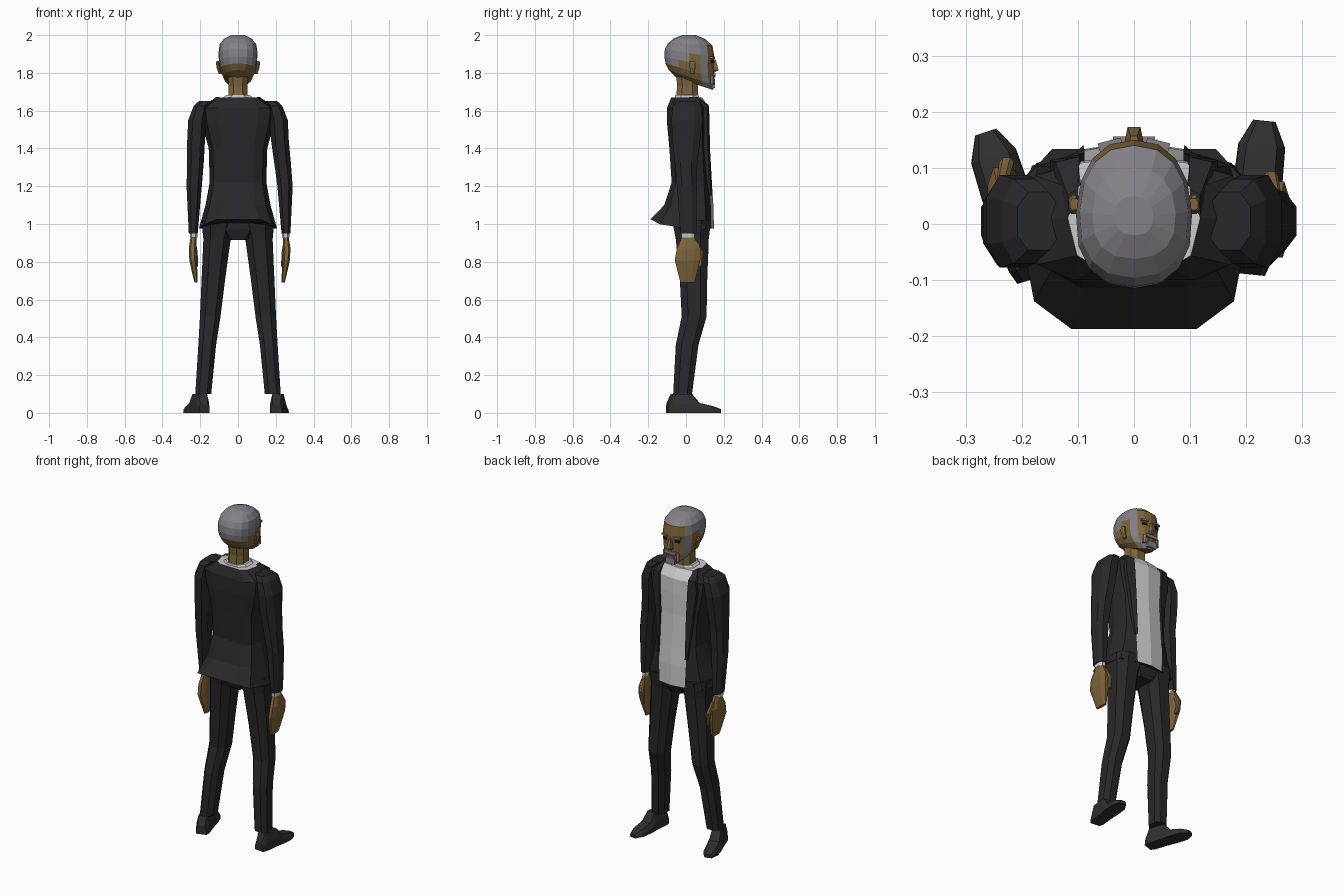
import bpy, bmesh, math
from mathutils import Vector, Matrix


def material(name, rgb):
    m = bpy.data.materials.new(name)
    m.diffuse_color = (*rgb, 1)
    return m


SUIT = material("suit_cloth", (0.022, 0.02, 0.023))
SHOE = material("shoe_leather", (0.028, 0.028, 0.028))
SKIN = material("skin", (0.21, 0.13, 0.045))
HAIR = material("grey_hair", (0.23, 0.22, 0.24))
SHIRT = material("white_cloth", (0.62, 0.62, 0.62))
DARK = material("eye_dark", (0.01, 0.01, 0.01))


def loft(name, rings, mats, pick=None, matrix=None):
    """Skin a list of closed rings, cap both ends, colour faces by centre."""
    bm = bmesh.new()
    vs = [[bm.verts.new(p) for p in r] for r in rings]
    n = len(vs[0])
    for a, b in zip(vs, vs[1:]):
        for i in range(n):
            bm.faces.new((a[i], a[(i + 1) % n], b[(i + 1) % n], b[i]))
    bm.faces.new(vs[0][::-1])
    bm.faces.new(vs[-1])
    bmesh.ops.recalc_face_normals(bm, faces=bm.faces)
    if pick:
        for f in bm.faces:
            f.material_index = pick(f.calc_center_median())
    if matrix:
        bm.transform(matrix)
    me = bpy.data.meshes.new(name)
    bm.to_mesh(me)
    bm.free()
    for m in mats:
        me.materials.append(m)
    ob = bpy.data.objects.new(name, me)
    bpy.context.collection.objects.link(ob)
    return ob


def ring(x, y, z, rx, ry, n=8, power=0.8):
    """Horizontal rounded-square ring."""
    pts = []
    for i in range(n):
        a = 2 * math.pi * (i + (0.5 if n == 8 else 0)) / n
        c, s = math.cos(a), math.sin(a)
        pts.append(Vector((x + rx * math.copysign(abs(c) ** power, c),
                           y + ry * math.copysign(abs(s) ** power, s), z)))
    return pts


def tube(name, rows, mat, n=8):
    return loft(name, [ring(*r, n=n) for r in rows], [mat])


# Jacket and shirt front: half profile mirrored, flared raised hem at the back
def torso_ring(z, hw, yb, yf, xf, mid=0.01):
    half = [(0, yb), (0.54 * hw, yb), (0.86 * hw, mid + (yb - mid) * 0.75), (hw, mid),
            (0.88 * hw, mid + (yf - mid) * 0.68), (min(xf, 0.8 * hw), yf - 0.014), (0, yf)]
    pts = half + [(-x, y) for x, y in half[-2:0:-1]]
    return [Vector((x, y, z + (0.05 * min(1, max(0, (-y - 0.1) / 0.08)) if z < 1 else 0)))
            for x, y in pts]


torso = [(0.975, 0.207, -0.187, 0.148, 0.085), (1.1, 0.172, -0.115, 0.145, 0.09),
         (1.22, 0.15, -0.076, 0.136, 0.09), (1.4, 0.155, -0.088, 0.125, 0.092),
         (1.53, 0.19, -0.1, 0.125, 0.1), (1.615, 0.2, -0.1, 0.122, 0.1),
         (1.67, 0.118, -0.078, 0.085, 0.095)]
loft("jacket_and_shirt", [torso_ring(*r) for r in torso], [SUIT, SHIRT],
     lambda c: int((abs(c.x) < 0.06 and c.y > 0.08) or c.z > 1.665))
tube("shirt_collar", [(0, 0.005, 1.655, 0.1, 0.07), (0, 0.005, 1.682, 0.068, 0.066)], SHIRT)

# Lapels along the jacket's open edges
for s, side in ((-1, "left"), (1, "right")):
    rows = [(1.15, 0.09, 0.1, 0.129), (1.4, 0.088, 0.125, 0.115),
            (1.56, 0.095, 0.15, 0.112), (1.63, 0.098, 0.14, 0.108), (1.672, 0.1, 0.118, 0.05)]
    loft("lapel_" + side, [[Vector((s * a, y - 0.02, z)), Vector((s * b, y - 0.035, z)),
                            Vector((s * b, y + 0.002, z)), Vector((s * a, y + 0.012, z))]
                           for z, a, b, y in rows], [SUIT])

# Trousers
tube("trouser_seat", [(0, 0.03, 0.915, 0.07, 0.075), (0, 0.03, 0.97, 0.15, 0.1),
                      (0, 0.03, 1.06, 0.165, 0.105)], SUIT)
LEG = [(1.02, 0.1, 0.03, 0.1, 0.11), (0.92, 0.111, 0.033, 0.077, 0.093),
       (0.7, 0.131, 0.04, 0.066, 0.077), (0.51, 0.147, 0.043, 0.058, 0.07),
       (0.36, 0.163, 0.006, 0.05, 0.064), (0.1, 0.184, -0.018, 0.045, 0.053)]

# Shoe cross-sections from heel to toe: y, half width, height
SOLE = [(-0.09, 0.03, 0.05), (-0.065, 0.038, 0.1), (0.03, 0.04, 0.1),
        (0.07, 0.044, 0.052), (0.14, 0.042, 0.036), (0.185, 0.02, 0.02)]


def shoe_ring(y, w, h):
    return [Vector((x * w, y, z * h)) for x, z in
            ((-1, 0), (1, 0), (0.95, 0.5), (0.65, 1), (-0.65, 1), (-0.95, 0.5))]


for s, side, d, hy, fx, fy, turn in ((-1, "left", 0, 0.025, -0.207, -0.012, 18),
                                     (1, "right", 0.017, 0, 0.213, 0, -6)):
    tube("trouser_leg_" + side, [(s * x, y, z, rx, ry) for z, x, y, rx, ry in LEG], SUIT)
    loft("shoe_" + side, [shoe_ring(*r) for r in SOLE], [SHOE], matrix=
         Matrix.Translation((fx, fy, 0)) @ Matrix.Rotation(math.radians(turn), 4, "Z"))
    # Sleeve, cuff, hand and thumb
    tube("sleeve_" + side,
         [(s * 0.17, 0.005, 1.65, 0.04, 0.055), (s * 0.195, 0.005, 1.625, 0.042, 0.08),
          (s * 0.215, 0.005, 1.55, 0.052, 0.088), (s * 0.222, 0.002, 1.44, 0.05, 0.078),
          (s * (0.225 + d * 0.6), 0, 1.33, 0.047, 0.064),
          (s * (0.232 + d), 0.005, 1.2, 0.043, 0.056),
          (s * (0.237 + d), 0.012 + hy / 2, 0.95, 0.025, 0.045)], SUIT)
    hx = 0.235 + d
    tube("cuff_" + side, [(s * hx, 0.01 + hy / 2, 0.928, 0.021, 0.036),
                          (s * hx, 0.01 + hy / 2, 0.955, 0.022, 0.038)], SHIRT)
    tube("hand_" + side,
         [(s * hx, 0.01 + hy, 0.94, 0.016, 0.03), (s * (hx + 0.006), 0.014 + hy, 0.87, 0.021, 0.066),
          (s * (hx + 0.004), 0.008 + hy, 0.81, 0.02, 0.072),
          (s * (hx - 0.005), 0.008 + hy, 0.75, 0.016, 0.056),
          (s * (hx - 0.013), 0.008 + hy, 0.69, 0.009, 0.04)], SKIN)
    tube("thumb_" + side,
         [(s * hx, 0.045 + hy, 0.91, 0.012, 0.015), (s * (hx - 0.008), 0.078 + hy, 0.85, 0.014, 0.017),
          (s * (hx - 0.016), 0.075 + hy, 0.775, 0.009, 0.011)], SKIN)

# Neck
tube("neck", [(0, 0.005, 1.65, 0.056, 0.064), (0, 0.008, 1.73, 0.053, 0.058),
              (0, 0, 1.83, 0.06, 0.06)], SKIN)


# Head: tilted rings, back height / front height / half width / back y / front y
def head_ring(zb, zf, hw, yb, yf):
    pts = ring(0, (yb + yf) / 2, 0, hw, (yf - yb) / 2, n=16, power=0.85)
    for p in pts:
        t = (p.y - yb) / (yf - yb)
        p.z = zb + (zf - zb) * t
        p.x *= 1 - 0.1 * t
    return pts


def head_colour(c):
    if c.z > 1.948 or 0.072 < c.y < 0.115:
        return 1
    if c.y >= 0.115:
        return int(c.z < 1.745)
    return int(c.z > 1.835 + 0.3 * (c.y + 0.1))


HEAD = [(1.775, 1.71, 0.045, -0.05, 0.142), (1.815, 1.735, 0.08, -0.092, 0.153),
        (1.85, 1.775, 0.099, -0.108, 0.15), (1.885, 1.83, 0.106, -0.115, 0.148),
        (1.925, 1.885, 0.109, -0.112, 0.15), (1.957, 1.945, 0.102, -0.096, 0.14),
        (1.983, 1.98, 0.078, -0.062, 0.1), (2.0, 2.0, 0.036, -0.02, 0.05)]
loft("head", [head_ring(*r) for r in HEAD], [SKIN, HAIR], head_colour)


# Face details
def block(name, x, y, z, sx, sy, sz, mat, tilt=0):
    rows = [[Vector((a * sx, b * sy, c * sz)) for a, b in ((-1, -1), (1, -1), (1, 1), (-1, 1))]
            for c in (-0.5, 0.5)]
    for r in rows:
        for p in r:
            p.x *= 0.5
            p.y *= 0.5
    return loft(name, rows, [mat], matrix=Matrix.Translation((x, y, z))
                @ Matrix.Rotation(tilt, 4, "Z"))


loft("nose", [[Vector((-w, 0.135, z)), Vector((w, 0.135, z)), Vector((w * 0.6, y, z)),
               Vector((-w * 0.6, y, z))] for z, w, y in
              ((1.803, 0.012, 0.152), (1.815, 0.019, 0.173), (1.87, 0.01, 0.157))], [SKIN])
block("moustache", 0, 0.148, 1.787, 0.075, 0.016, 0.018, HAIR)
block("mouth", 0, 0.148, 1.762, 0.05, 0.012, 0.012, SKIN)
block("chin_beard", 0, 0.145, 1.737, 0.06, 0.018, 0.036, HAIR)
for s, side in ((-1, "left"), (1, "right")):
    block("moustache_end_" + side, s * 0.042, 0.138, 1.765, 0.016, 0.02, 0.05, HAIR, -s * 0.5)
    block("eye_" + side, s * 0.04, 0.14, 1.86, 0.028, 0.012, 0.014, DARK, -s * 0.25)
    block("eyebrow_" + side, s * 0.042, 0.14, 1.882, 0.042, 0.018, 0.011, HAIR, -s * 0.25)
    loft("ear_" + side, [ring(s * x, 0.035, z, 0.009, ry) for z, x, ry in
                         ((1.795, 0.094, 0.01), (1.825, 0.104, 0.016),
                          (1.85, 0.108, 0.018), (1.862, 0.106, 0.011))], [SKIN])
